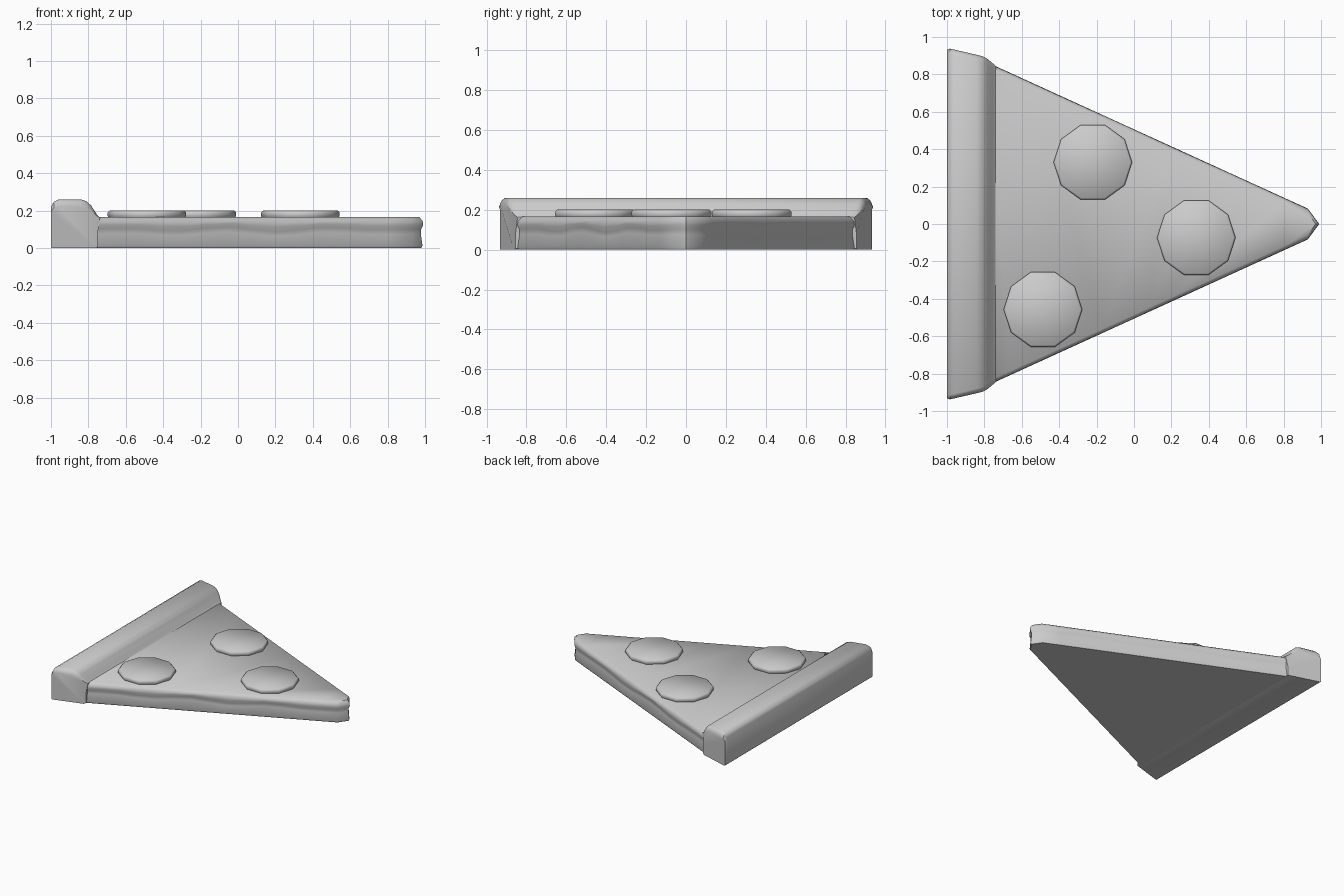
import bpy, bmesh, math

if "Cube" in bpy.data.objects:
    bpy.data.objects.remove(bpy.data.objects["Cube"])


def finish(name, rings, angle=35, closed=True):
    """Skin a list of equal-length point rings, cap both ends and smooth."""
    bm = bmesh.new()
    loops = [[bm.verts.new(p) for p in ring] for ring in rings]
    n = len(loops[0])
    for a, b in zip(loops, loops[1:]):
        for i in range(n):
            j = (i + 1) % n
            bm.faces.new((a[i], a[j], b[j], b[i]))
    bm.faces.new(loops[0][::-1])
    bm.faces.new(loops[-1])
    bmesh.ops.recalc_face_normals(bm, faces=bm.faces)
    mesh = bpy.data.meshes.new(name)
    bm.to_mesh(mesh)
    bm.free()
    obj = bpy.data.objects.new(name, mesh)
    bpy.context.collection.objects.link(obj)
    bpy.ops.object.select_all(action='DESELECT')
    obj.select_set(True)
    bpy.context.view_layer.objects.active = obj
    bpy.ops.object.shade_smooth_by_angle(angle=math.radians(angle))
    return obj


# Triangular slice: stacked outlines with a wavy melted edge over the base
x_back, x_end, x_tip = -0.78, 0.93, 0.99
steps = 14


def outline(level, inset, wave):
    right, left = [], []
    for i in range(steps + 1):
        t = i / steps
        x = x_back + (x_end - x_back) * t
        w = 0.862 + (0.082 - 0.862) * t - inset
        fade = math.sin(math.pi * t)
        right.append((x, -w, level + wave * fade * math.sin(t * 19)))
        left.append((x, w, level + wave * fade * math.sin(t * 16 + 1)))
    return right + [(x_tip - inset * 0.9, 0, level)] + left[::-1]


levels = [(0, 0.012, 0), (0.012, 0.004, 0), (0.075, 0.014, 0.012),
          (0.1, 0.012, 0.014), (0.122, 0, 0.01), (0.145, 0.003, 0),
          (0.165, 0.022, 0)]
finish("pizza_slice", [outline(*l) for l in levels], 50)

# Raised crust: a profile swept along y with tapered, softened ends
profile = [(-1, 0.005), (-1, 0.22), (-0.985, 0.247), (-0.96, 0.26),
           (-0.84, 0.26), (-0.81, 0.25), (-0.785, 0.227), (-0.755, 0.18),
           (-0.738, 0.163), (-0.75, 0.08), (-0.75, 0.005), (-0.76, 0),
           (-0.995, 0)]
taper = [(-1, 0.932), (-0.985, 0.938), (-0.8, 0.895), (-0.77, 0.872),
         (-0.735, 0.842)]


def half_width(x):
    for (x0, w0), (x1, w1) in zip(taper, taper[1:]):
        if x <= x1:
            return w0 + (w1 - w0) * (x - x0) / (x1 - x0)
    return taper[-1][1]


def section(side, inset, drop):
    return [(x, side * (half_width(x) - inset), z - drop * max(0, (z - 0.16) / 0.1))
            for x, z in profile]


ends = [(0, 0.038), (0.008, 0.014), (0.025, 0)]
finish("crust", [section(-1, *e) for e in ends] +
       [section(1, *e) for e in ends[::-1]], 40)

# Ten-sided topping discs
for k, (cx, cy) in enumerate([(-0.22, 0.33), (0.333, -0.073), (-0.487, -0.457)]):
    rings = [[(cx + r * math.cos(math.tau * i / 10),
               cy + r * math.sin(math.tau * i / 10), z) for i in range(10)]
             for r, z in [(0.2, 0.155), (0.21, 0.172), (0.21, 0.19), (0.2, 0.2)]]
    finish("topping_%d" % (k + 1), rings, 50)
